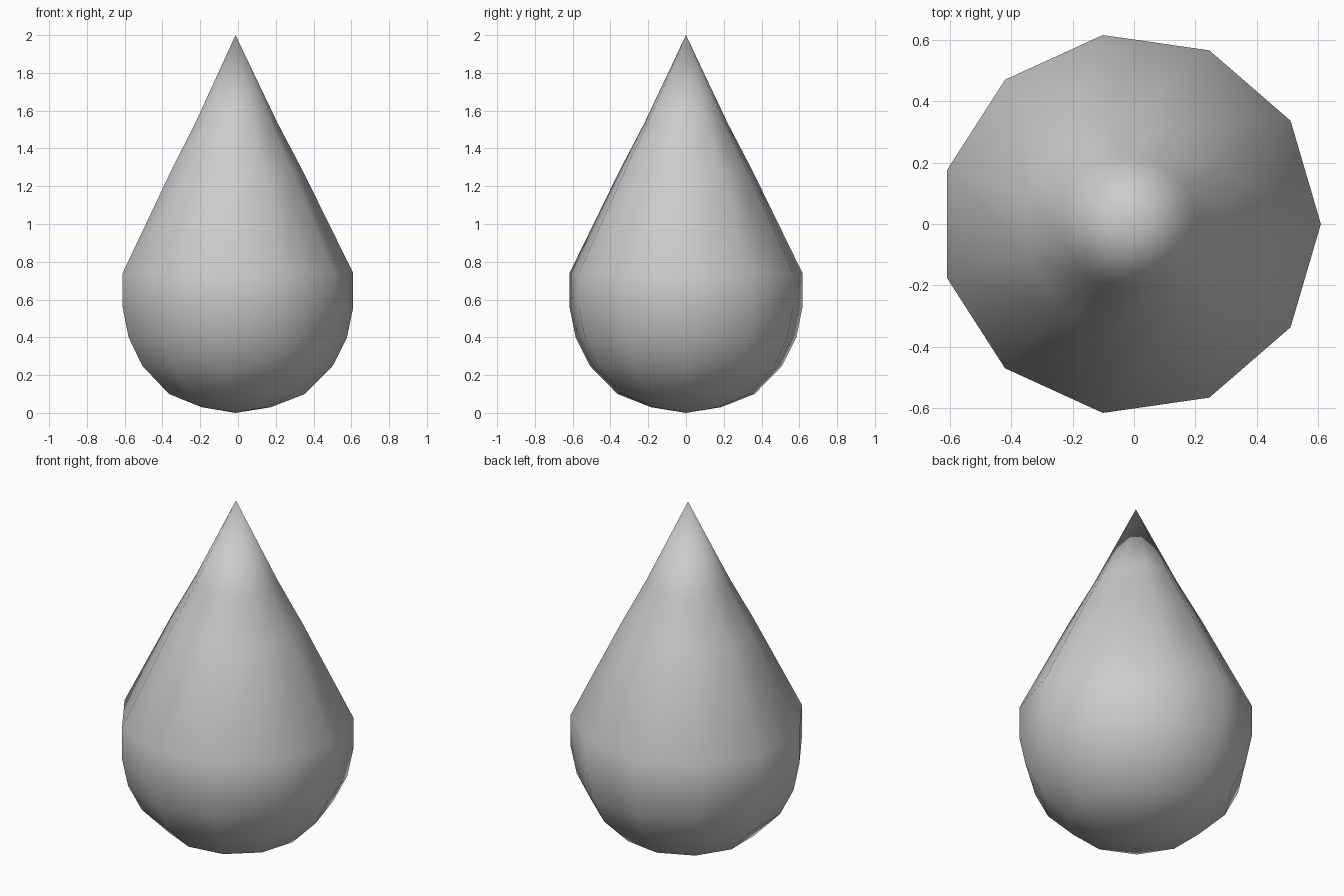
import bpy, bmesh
from math import cos, sin, tau

if "Cube" in bpy.data.objects:
    bpy.data.objects.remove(bpy.data.objects["Cube"])

SIDES = 11
CX = -0.013  # offset that centres the odd-sided outline on x = 0

# Profile rings (radius, height) from bottom to top, poles added separately
RINGS = [(0.187, 0.03), (0.367, 0.10), (0.515, 0.25), (0.59, 0.40),
         (0.623, 0.56), (0.623, 0.74), (0.354, 1.285), (0.222, 1.535)]

bm = bmesh.new()
bottom = bm.verts.new((CX, 0, 0.0))
tip = bm.verts.new((CX, 0, 2.0))
loops = [[bm.verts.new((CX + r * cos(tau * i / SIDES), r * sin(tau * i / SIDES), z))
          for i in range(SIDES)] for r, z in RINGS]

# Side walls, bottom fan and pointed top fan
for i in range(SIDES):
    j = (i + 1) % SIDES
    for low, high in zip(loops, loops[1:]):
        bm.faces.new((low[i], low[j], high[j], high[i]))
    bm.faces.new((bottom, loops[0][j], loops[0][i]))
    bm.faces.new((tip, loops[-1][i], loops[-1][j]))

# Smooth shading everywhere, including the tip
for f in bm.faces:
    f.smooth = True
bm.normal_update()

mesh = bpy.data.meshes.new("droplet")
bm.to_mesh(mesh)
bm.free()
bpy.context.collection.objects.link(bpy.data.objects.new("droplet", mesh))
